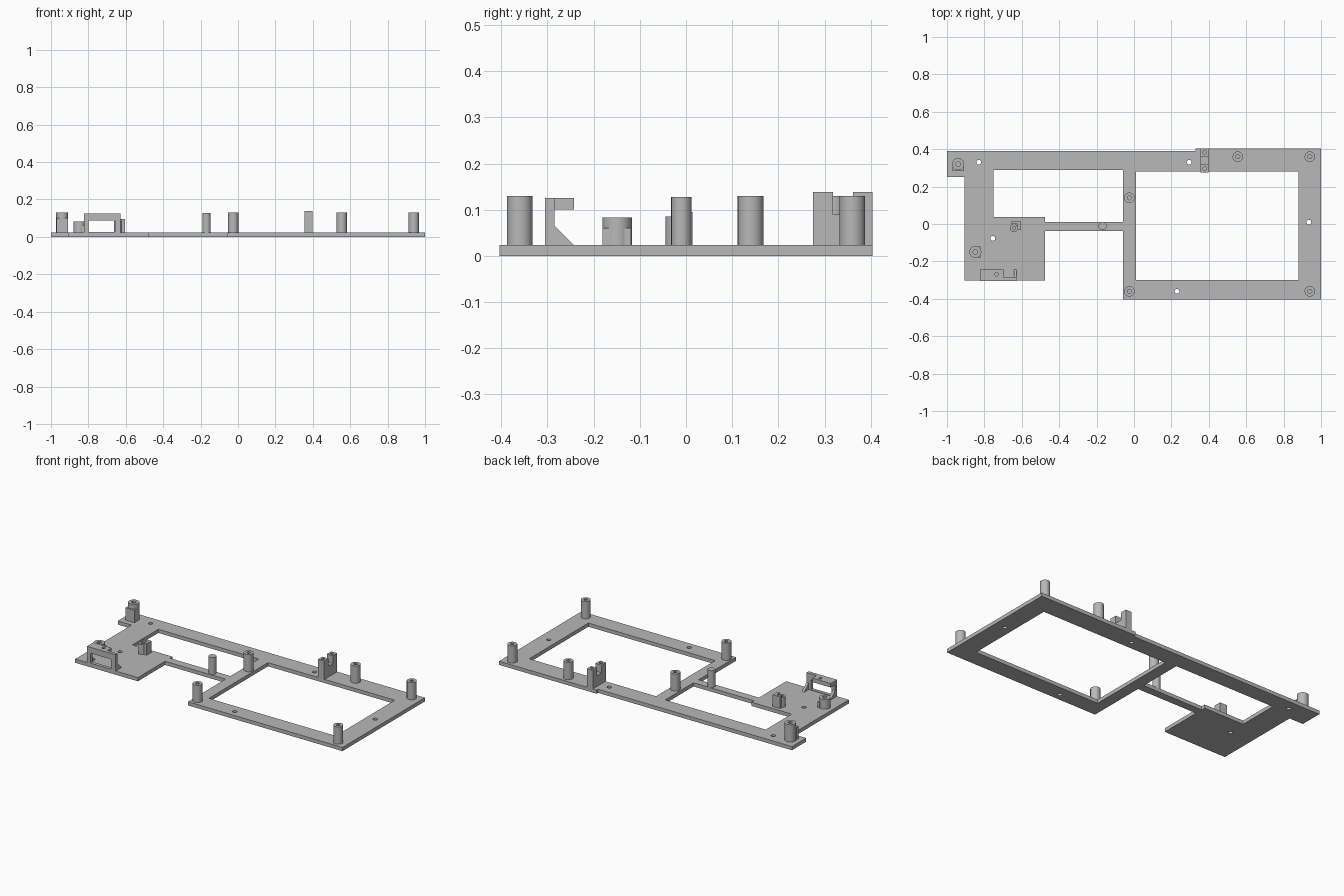
import bpy, bmesh
from math import cos, sin, tau

old = bpy.data.objects.get("Cube")
if old:
    bpy.data.objects.remove(old, do_unlink=True)

grey = bpy.data.materials.new("plain_grey")
grey.use_nodes = True
grey.diffuse_color = (0.48, 0.48, 0.48, 1)
grey.node_tree.nodes["Principled BSDF"].inputs["Base Color"].default_value = (0.48, 0.48, 0.48, 1)

T = 0.023  # plate thickness


def rect(x0, x1, y0, y1):
    return [(x0, y0), (x1, y0), (x1, y1), (x0, y1)]


def circle(x, y, r, n=24):
    return [(x + r * cos(tau * i / n), y + r * sin(tau * i / n)) for i in range(n)]


def extrude(name, loops, lo, hi, axis="z"):
    """Fill nested loops (outline, then holes) and extrude from lo to hi along an axis."""
    curve = bpy.data.curves.new(name + "_profile", "CURVE")
    curve.dimensions, curve.fill_mode = "2D", "BOTH"
    curve.extrude = (hi - lo) / 2
    for loop in loops:
        s = curve.splines.new("POLY")
        s.points.add(len(loop) - 1)
        for p, (u, v) in zip(s.points, loop):
            p.co = (u, v, 0, 1)
        s.use_cyclic_u = True
    helper = bpy.data.objects.new(name + "_profile", curve)
    bpy.context.collection.objects.link(helper)
    graph = bpy.context.evaluated_depsgraph_get()
    mesh = bpy.data.meshes.new_from_object(helper.evaluated_get(graph))
    bpy.data.objects.remove(helper, do_unlink=True)

    bm = bmesh.new()
    bm.from_mesh(mesh)
    bmesh.ops.remove_doubles(bm, verts=bm.verts, dist=0.0001)
    for v in bm.verts:
        a, b, c = v.co
        c += (lo + hi) / 2
        v.co = {"z": (a, b, c), "y": (a, c, b), "x": (c, a, b)}[axis]
    bmesh.ops.recalc_face_normals(bm, faces=bm.faces)
    bm.to_mesh(mesh)
    bm.free()
    mesh.materials.clear()
    mesh.materials.append(grey)
    obj = bpy.data.objects.new(name, mesh)
    bpy.context.collection.objects.link(obj)
    bpy.ops.object.select_all(action="DESELECT")
    obj.select_set(True)
    bpy.context.view_layer.objects.active = obj
    bpy.ops.object.shade_smooth_by_angle()
    return obj


# Base plate with two windows and mounting holes
outline = [(-1, 0.39), (0.33, 0.39), (0.33, 0.404), (1, 0.404), (1, -0.404),
           (-0.06, -0.404), (-0.06, -0.037), (-0.475, -0.037), (-0.475, -0.303),
           (-0.905, -0.303), (-0.905, 0.25), (-1, 0.25)]
small_window = [(-0.75, 0.29), (-0.06, 0.29), (-0.06, 0.012), (-0.475, 0.012),
                (-0.475, 0.037), (-0.75, 0.037)]
screw_spots = [(-0.83, 0.33), (0.295, 0.33), (0.935, 0.01), (0.23, -0.36), (-0.755, -0.077)]
extrude("base_plate", [outline, small_window, rect(0.01, 0.88, -0.3, 0.28)]
        + [circle(x, y, 0.013, 16) for x, y in screw_spots], 0, T)

# Hollow screw posts
for i, (x, y) in enumerate([(-0.025, 0.14), (-0.025, -0.36), (0.94, -0.36),
                            (0.94, 0.36), (0.555, 0.36)]):
    extrude(f"screw_post_{i + 1}", [circle(x, y, 0.028), circle(x, y, 0.011, 12)], T, 0.13)

# Solid support pin
extrude("support_pin", [circle(-0.168, -0.01, 0.022)], T, 0.128)

# Wider posts, each with a flat stop on one side
extrude("corner_post", [circle(-0.94, 0.32, 0.032), circle(-0.94, 0.32, 0.013, 12)], T, 0.13)
extrude("corner_post_stop", [rect(-0.971, -0.909, 0.283, 0.304)], T, 0.1)
extrude("short_post", [circle(-0.848, -0.149, 0.032), circle(-0.848, -0.149, 0.013, 12)], T, 0.083)
extrude("short_post_stop", [rect(-0.834, -0.82, -0.181, -0.119)], T, 0.06)

# Open frame bracket with a drilled ledge and gussets
extrude("bracket_frame", [rect(-0.823, -0.628, T, 0.125), rect(-0.8, -0.658, T + 0.004, 0.088)],
        -0.305, -0.285, "y")
extrude("bracket_ledge", [rect(-0.823, -0.697, -0.287, -0.243), circle(-0.735, -0.268, 0.01, 12)],
        0.1, 0.125)
gusset = [(-0.286, T), (-0.243, T), (-0.286, 0.066)]
for side, x in (("right", -0.823), ("left", -0.642)):
    extrude(f"bracket_gusset_{side}", [gusset], x, x + 0.015, "x")

# Small locating peg with an L-shaped wall
extrude("locating_peg", [circle(-0.642, -0.022, 0.022), circle(-0.642, -0.022, 0.009, 12)], T, 0.085)
wall = [(-0.655, 0.014), (-0.605, 0.014), (-0.605, -0.032), (-0.622, -0.032),
        (-0.622, 0), (-0.655, 0)]
extrude("locating_wall", [wall], T, 0.095)

# Slotted holder: a low block carrying two drilled towers
extrude("holder_base", [rect(0.356, 0.398, 0.275, 0.404)], T, 0.09)
for side, y0, y1 in (("front", 0.275, 0.318), ("back", 0.362, 0.404)):
    extrude(f"holder_tower_{side}", [rect(0.356, 0.398, y0, y1),
                                     circle(0.377, (y0 + y1) / 2, 0.01, 12)], 0.09, 0.138)
